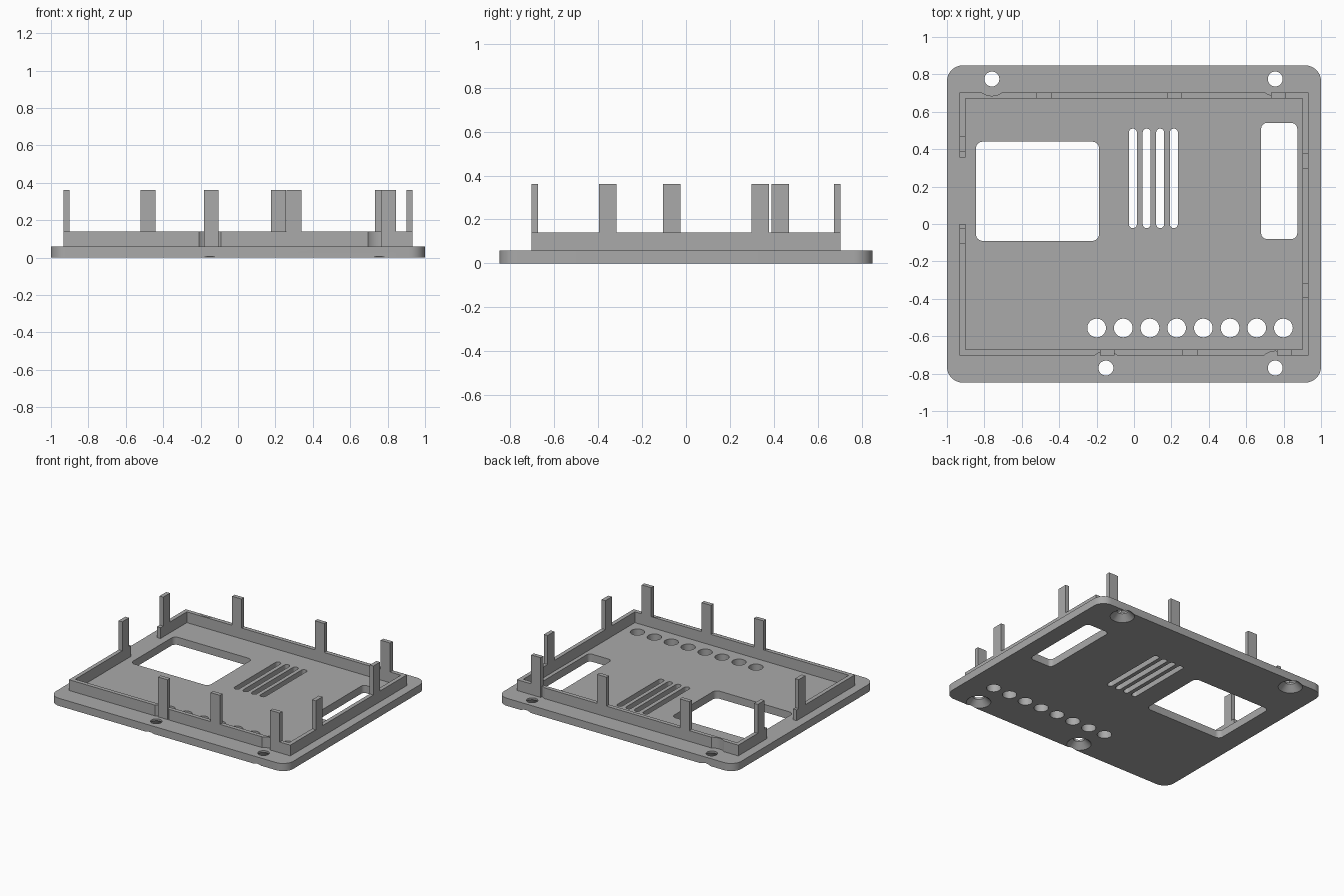
import bpy, bmesh, math

cube = bpy.data.objects.get("Cube")
if cube:
    bpy.data.objects.remove(cube, do_unlink=True)

BASE, RIM, TOP = 0.058, 0.14, 0.361     # heights of plate, rim and clips
RX, RY, WALL = 0.933, 0.703, 0.031      # rim half sizes and thickness
SCREWS = [(-0.76, 0.775), (0.755, 0.775), (-0.15, -0.77), (0.755, -0.77)]

grey = bpy.data.materials.new("plain grey")
grey.use_nodes = True
colour = (0.4, 0.4, 0.4, 1)
grey.diffuse_color = colour
grey.node_tree.nodes["Principled BSDF"].inputs["Base Color"].default_value = colour


def rounded(x0, x1, y0, y1, r, steps=8):
    """Outline of a rectangle with rounded corners."""
    centres = [(x1 - r, y1 - r), (x0 + r, y1 - r), (x0 + r, y0 + r), (x1 - r, y0 + r)]
    pts = []
    for q, (cx, cy) in enumerate(centres):
        for i in range(steps + 1):
            a = (q + i / steps) * math.pi / 2
            pts.append((cx + r * math.cos(a), cy + r * math.sin(a)))
    return pts


def circle(x, y, r, n=32):
    return [(x + r * math.cos(math.tau * i / n), y + r * math.sin(math.tau * i / n))
            for i in range(n)]


def prism(bm, low, z0, z1, high=None):
    """Closed solid between two matching outlines."""
    a = [bm.verts.new((x, y, z0)) for x, y in low]
    b = [bm.verts.new((x, y, z1)) for x, y in high or low]
    bm.faces.new(a[::-1])
    bm.faces.new(b)
    for i in range(len(a)):
        j = (i + 1) % len(a)
        bm.faces.new((a[i], a[j], b[j], b[i]))


def make(name, bm):
    mesh = bpy.data.meshes.new(name)
    bmesh.ops.recalc_face_normals(bm, faces=bm.faces)
    bm.to_mesh(mesh)
    bm.free()
    obj = bpy.data.objects.new(name, mesh)
    bpy.context.collection.objects.link(obj)
    mesh.materials.append(grey)
    return obj


def cut(obj, bm):
    """Subtract the solids in bm from obj."""
    cutter = make("cutter", bm)
    cutter.hide_render = True
    mod = obj.modifiers.new("cut", "BOOLEAN")
    mod.operation, mod.solver, mod.object = "DIFFERENCE", "EXACT", cutter
    graph = bpy.context.evaluated_depsgraph_get()
    mesh = bpy.data.meshes.new_from_object(obj.evaluated_get(graph))
    obj.modifiers.clear()
    obj.data = mesh
    bpy.data.objects.remove(cutter, do_unlink=True)


def smooth(obj):
    bpy.ops.object.select_all(action="DESELECT")
    obj.select_set(True)
    bpy.context.view_layer.objects.active = obj
    bpy.ops.object.shade_smooth_by_angle(angle=math.radians(30))


# Base plate
bm = bmesh.new()
prism(bm, rounded(-1, 1, -0.848, 0.848, 0.085), 0, BASE)
plate = make("base_plate", bm)

# Windows, vent slots and button holes
holes = [rounded(-0.845, -0.187, -0.09, 0.44, 0.035),
         rounded(0.68, 0.873, -0.08, 0.54, 0.03)]
holes += [rounded(x - 0.0215, x + 0.0215, -0.022, 0.51, 0.0214)
          for x in (-0.006, 0.068, 0.14, 0.213)]
holes += [circle(-0.2 + 0.1427 * i, -0.556, 0.05) for i in range(8)]
holes += [circle(x, y, 0.04) for x, y in SCREWS]
bm = bmesh.new()
for outline in holes:
    prism(bm, outline, -0.1, 0.2)
cut(plate, bm)

# Countersinks on the underside
bm = bmesh.new()
for x, y in SCREWS:
    prism(bm, circle(x, y, 0.09), -0.005, 0.045, circle(x, y, 0.039))
cut(plate, bm)
smooth(plate)

# Rim wall, open on one side
ix, iy = RX - WALL, RY - WALL
bm = bmesh.new()
prism(bm, [(-RX, 0), (-RX, -RY), (RX, -RY), (RX, RY), (-RX, RY), (-RX, 0.355),
           (-ix, 0.355), (-ix, iy), (ix, iy), (ix, -iy), (-ix, -iy), (-ix, 0)],
      BASE, RIM)
rim = make("rim_wall", bm)

# Screw head clearance in the rim
bm = bmesh.new()
for x, y in SCREWS:
    prism(bm, circle(x, y, 0.09), BASE - 0.02, RIM + 0.1)
cut(rim, bm)
smooth(rim)


# Upright clips
def clip(name, x0, x1, y0, y1):
    bm = bmesh.new()
    prism(bm, [(x0, y0), (x1, y0), (x1, y1), (x0, y1)], BASE, TOP)
    make(name, bm)


for i, x in enumerate((-0.48, 0.217, 0.773)):
    clip(f"back_clip_{i + 1}", x - 0.04, x + 0.04, iy, RY)
for i, x in enumerate((-0.143, 0.3, 0.804)):
    clip(f"front_clip_{i + 1}", x - 0.04, x + 0.04, -RY, -iy)
for i, y in enumerate((-0.065, 0.428)):
    clip(f"right_clip_{i + 1}", -RX, -ix, y - 0.04, y + 0.04)
for i, y in enumerate((-0.356, 0.338)):
    clip(f"left_clip_{i + 1}", ix, RX, y - 0.04, y + 0.04)
